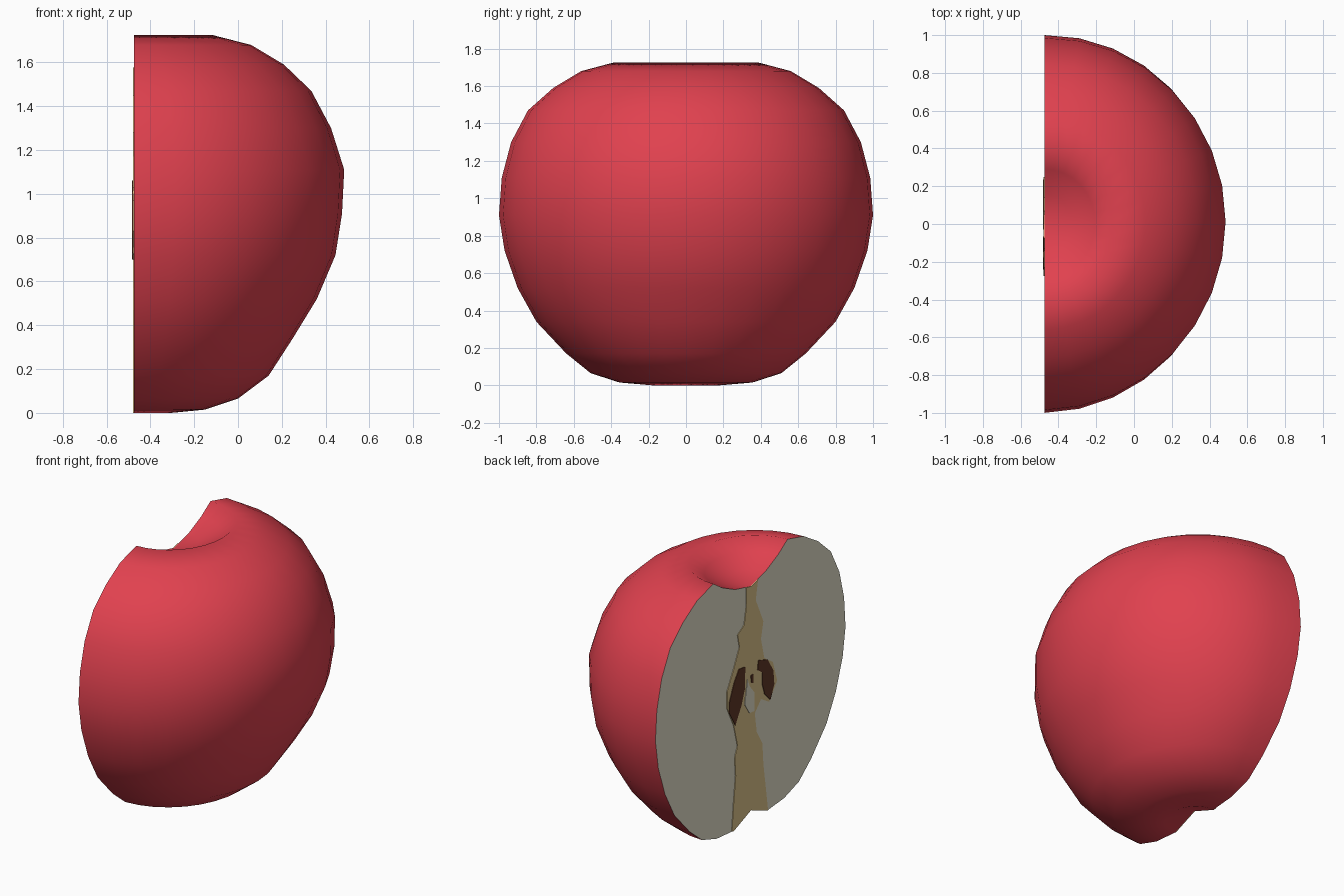
import bpy, bmesh, math

if "Cube" in bpy.data.objects:
    bpy.data.objects.remove(bpy.data.objects["Cube"])

CUT_X = -0.475      # plane of the cut face, also the apple's axis
SEGMENTS = 16       # steps around the half turn


def material(name, rgb):
    m = bpy.data.materials.new(name)
    m.diffuse_color = (*rgb, 1)
    m.use_nodes = True
    m.node_tree.nodes["Principled BSDF"].inputs["Base Color"].default_value = m.diffuse_color
    return m


skin = material("red skin", (0.75, 0.053, 0.078))
flesh = material("cream flesh", (0.86, 0.83, 0.67))
core_tan = material("tan core", (0.76, 0.58, 0.27))
seed_brown = material("dark brown seed", (0.12, 0.04, 0.02))


def finish(bm, name, mats):
    bmesh.ops.recalc_face_normals(bm, faces=bm.faces[:])
    me = bpy.data.meshes.new(name)
    bm.to_mesh(me)
    bm.free()
    for m in mats:
        me.materials.append(m)
    ob = bpy.data.objects.new(name, me)
    bpy.context.collection.objects.link(ob)
    return ob


def plate(name, points, x, mat, thick=0.004):
    """Thin plate lying on the cut face, outlined by (y, z) points."""
    bm = bmesh.new()
    front = bm.faces.new([bm.verts.new((x - thick, y, z)) for y, z in points])
    ext = bmesh.ops.extrude_face_region(bm, geom=[front])
    for v in ext["geom"]:
        if isinstance(v, bmesh.types.BMVert):
            v.co.x = x
    if not front.is_valid or len(bm.faces) < len(points) + 2:
        bmesh.ops.holes_fill(bm, edges=bm.edges[:], sides=0)
    return finish(bm, name, [mat])


# Half apple: profile rings (radius in y, radius in x, z) from bottom to top
profile = [(0.18, 0.17, 0.0), (0.355, 0.325, 0.015), (0.51, 0.475, 0.065),
           (0.64, 0.615, 0.17), (0.80, 0.725, 0.34), (0.90, 0.835, 0.52),
           (0.97, 0.92, 0.72), (1.0, 0.95, 0.91), (0.985, 0.96, 1.11),
           (0.935, 0.90, 1.30), (0.845, 0.81, 1.47), (0.71, 0.685, 1.59),
           (0.56, 0.535, 1.68), (0.39, 0.36, 1.725), (0.29, 0.27, 1.66),
           (0.16, 0.15, 1.60)]
bm = bmesh.new()
bottom = bm.verts.new((CUT_X, 0, 0.07))
top = bm.verts.new((CUT_X, 0, 1.56))
rings = []
for ry, rx, z in profile:
    ring = []
    for i in range(SEGMENTS + 1):
        a = math.pi * i / SEGMENTS
        s = math.sin(a) if 0 < i < SEGMENTS else 0.0
        ring.append(bm.verts.new((CUT_X + rx * s, ry * math.cos(a) + 0.013 * s * ry, z)))
    rings.append(ring)
for i in range(SEGMENTS):
    bm.faces.new((bottom, rings[0][i + 1], rings[0][i]))
    bm.faces.new((top, rings[-1][i], rings[-1][i + 1]))
    for lo, hi in zip(rings, rings[1:]):
        bm.faces.new((lo[i], lo[i + 1], hi[i + 1], hi[i]))
# Cut face in flesh colour
cap = bm.faces.new([bottom] + [r[0] for r in rings] + [top] + [r[-1] for r in reversed(rings)])
cap.material_index = 1
apple = finish(bm, "apple_half", [skin, flesh])
bpy.context.view_layer.objects.active = apple
apple.select_set(True)
bpy.ops.object.shade_smooth_by_angle(angle=math.radians(60))

# Core strip running from the stem dip to the base
plate("core", [
    (0, 1.56), (0.05, 1.573), (0.045, 1.46), (0.07, 1.33), (0.14, 1.29), (0.12, 1.20),
    (0.18, 1.08), (0.25, 0.955), (0.25, 0.84), (0.18, 0.70), (0.14, 0.55),
    (0.17, 0.485), (0.16, 0.36), (0.18, 0.20), (0.20, 0.003), (0.18, 0.0), (0, 0.07),
    (-0.18, 0.0), (-0.13, 0.33), (-0.12, 0.47), (-0.06, 0.57), (-0.04, 0.70),
    (-0.105, 0.77), (-0.19, 0.72), (-0.23, 0.77), (-0.275, 0.83), (-0.23, 0.97),
    (-0.14, 1.03), (-0.105, 1.17), (-0.13, 1.28), (-0.05, 1.45), (-0.075, 1.578)],
    CUT_X, core_tan)

# Sliver of flesh between the seeds
plate("core_flesh", [(0.04, 0.955), (0.015, 0.90), (-0.03, 0.845), (-0.03, 0.72),
                     (0.02, 0.725), (0.07, 0.80)], CUT_X - 0.004, flesh, 0.003)

# Seeds
seeds = {
    "left_seed": [(0.13, 1.06), (0.065, 1.05), (0.07, 0.905), (0.105, 0.81),
                  (0.17, 0.70), (0.235, 0.81), (0.23, 0.88), (0.18, 0.99)],
    "right_seed": [(-0.075, 1.04), (-0.17, 1.01), (-0.23, 0.915), (-0.24, 0.82),
                   (-0.20, 0.73), (-0.14, 0.79), (-0.115, 0.865), (-0.115, 0.945),
                   (-0.065, 0.98)],
    "small_seed": [(0.005, 0.97), (-0.02, 0.97), (-0.02, 0.91), (0.0, 0.92)],
}
for name, outline in seeds.items():
    plate(name, outline, CUT_X - 0.004, seed_brown)
